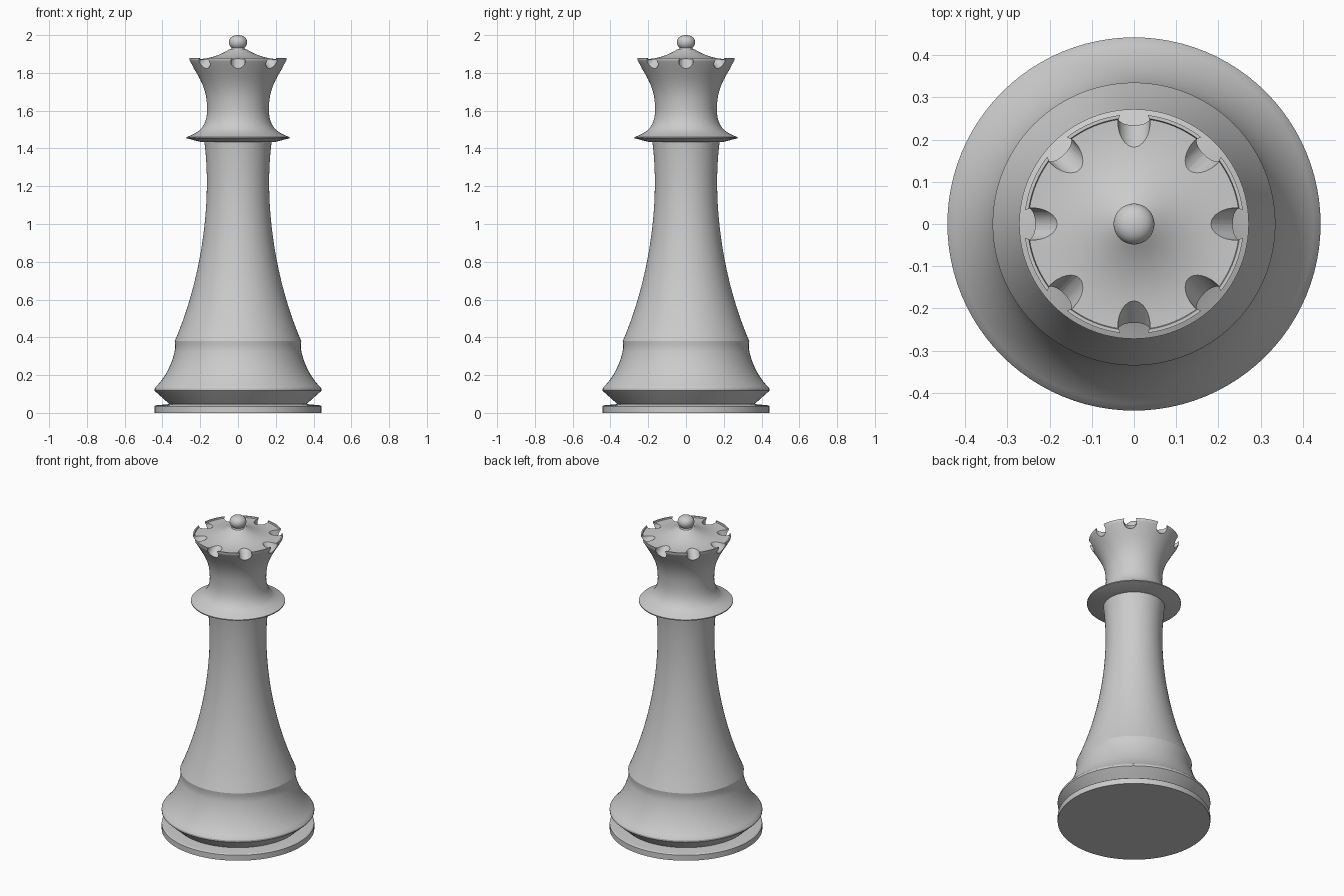
import bpy, bmesh, math
from mathutils import Matrix, Vector
from mathutils.geometry import interpolate_bezier

cube = bpy.data.objects.get("Cube")
if cube:
    bpy.data.objects.remove(cube, do_unlink=True)

SEGMENTS = 96
NOTCHES = 8

grey = bpy.data.materials.new("plain grey")
grey.use_nodes = True
colour = (0.6, 0.6, 0.6, 1)
grey.diffuse_color = colour
grey.node_tree.nodes["Principled BSDF"].inputs["Base Color"].default_value = colour


def arc(start, handle_a, handle_b, end, steps=14):
    """Smooth run of (radius, height) points."""
    pts = [Vector((p[0], p[1], 0)) for p in (start, handle_a, handle_b, end)]
    return [(p.x, p.y) for p in interpolate_bezier(*pts, steps)]


def new_object(name, bm):
    bmesh.ops.recalc_face_normals(bm, faces=bm.faces[:])
    mesh = bpy.data.meshes.new(name)
    bm.to_mesh(mesh)
    bm.free()
    mesh.materials.append(grey)
    obj = bpy.data.objects.new(name, mesh)
    bpy.context.collection.objects.link(obj)
    return obj


def smooth(obj, angle=28):
    bpy.ops.object.select_all(action='DESELECT')
    obj.select_set(True)
    bpy.context.view_layer.objects.active = obj
    bpy.ops.object.shade_smooth_by_angle(angle=math.radians(angle))


def turned(name, profile):
    """Closed solid turned around z from a bottom-to-top profile."""
    points = [(0, profile[0][1])] + profile + [(0, profile[-1][1])]
    bm = bmesh.new()
    verts = [bm.verts.new((r, 0, z)) for r, z in points]
    edges = [bm.edges.new(pair) for pair in zip(verts, verts[1:])]
    bmesh.ops.spin(bm, geom=verts + edges, cent=(0, 0, 0), axis=(0, 0, 1),
                   angle=math.tau, steps=SEGMENTS, use_merge=True)
    bmesh.ops.remove_doubles(bm, verts=bm.verts[:], dist=1e-5)
    obj = new_object(name, bm)
    smooth(obj)
    return obj


# Foot: plinth disc, undercut groove and flared base
turned("plinth", [(0.442, 0), (0.442, 0.035), (0.436, 0.04), (0.36, 0.047)])
turned("flared_base", [(0.36, 0.044), (0.436, 0.112), (0.442, 0.118), (0.442, 0.128)]
       + arc((0.438, 0.135), (0.38, 0.19), (0.345, 0.27), (0.333, 0.34))
       + [(0.333, 0.36), (0.335, 0.38)])

# Stem
turned("stem", arc((0.335, 0.38), (0.2, 0.69), (0.135, 1.1), (0.178, 1.435), 32))

# Collar with a knife edge, flowing into the crown
turned("collar", [(0.178, 1.433), (0.2, 1.435), (0.272, 1.454), (0.272, 1.46)]
       + arc((0.272, 1.46), (0.24, 1.473), (0.215, 1.485), (0.2, 1.5), 8))

# Crown with a shallow dome on top
crown = turned("crown",
               arc((0.2, 1.5), (0.16, 1.54), (0.162, 1.6), (0.165, 1.64))
               + arc((0.165, 1.64), (0.17, 1.73), (0.215, 1.79), (0.245, 1.842))[1:]
               + [(0.257, 1.862), (0.26, 1.868), (0.26, 1.88), (0.252, 1.88)]
               + arc((0.25, 1.872), (0.17, 1.87), (0.11, 1.885), (0.045, 1.925)))

# Slanted round notches cut around the crown
bm = bmesh.new()
for i in range(NOTCHES):
    place = (Matrix.Rotation(math.tau * i / NOTCHES, 4, 'Z')
             @ Matrix.Translation((0.239, 0, 1.872))
             @ Matrix.Rotation(math.radians(-45), 4, 'Y'))
    bmesh.ops.create_cone(bm, cap_ends=True, segments=32, radius1=0.038,
                          radius2=0.038, depth=0.24, matrix=place)
cutter = new_object("notch_cutter", bm)
cutter.hide_render = True
cut = crown.modifiers.new("notches", 'BOOLEAN')
cut.operation = 'DIFFERENCE'
cut.solver = 'EXACT'
cut.object = cutter
bpy.context.view_layer.objects.active = crown
bpy.ops.object.modifier_apply(modifier=cut.name)
bpy.data.objects.remove(cutter, do_unlink=True)
smooth(crown)

# Finial ball on a short neck
turned("finial", [(0.045, 1.915), (0.034, 1.932)]
       + arc((0.034, 1.932), (0.06, 1.955), (0.052, 2.0), (0.0005, 2.0), 16))
